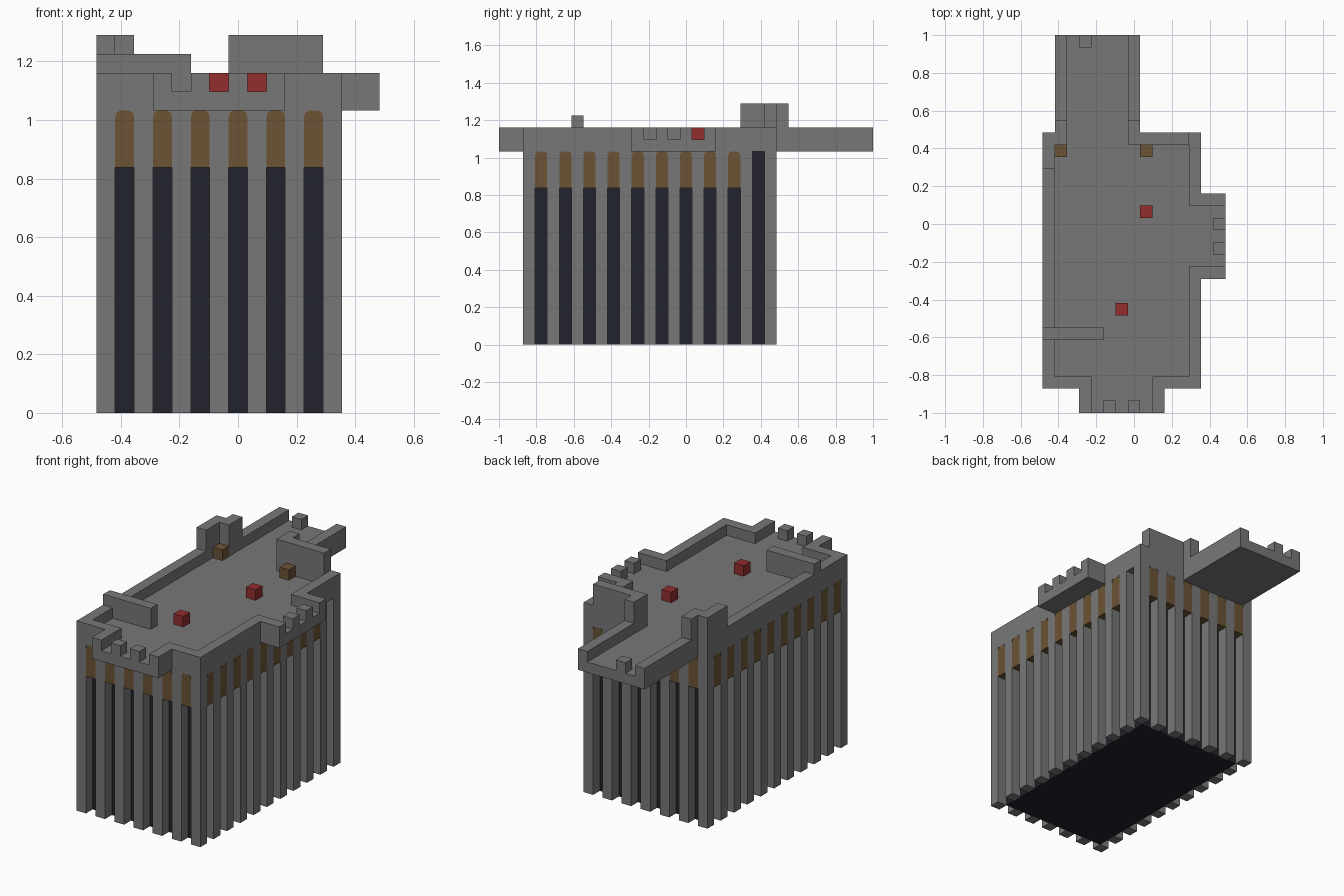
import bpy
import bmesh
from mathutils import Matrix, Vector

U = 2 / 31                                   # one building block
ORIGIN = Vector((-7.5, -13.5, 0))            # corner of the keep, in blocks
WIDTH, LENGTH = 13, 21                       # keep footprint, in blocks
SILL, LINTEL, FLOOR, RIM = 13, 16, 17, 18    # heights, in blocks

cube = bpy.data.objects.get("Cube")
if cube:
    bpy.data.objects.remove(cube, do_unlink=True)


def material(name, color):
    mat = bpy.data.materials.new(name)
    mat.use_nodes = True
    mat.diffuse_color = (*color, 1)
    mat.node_tree.nodes["Principled BSDF"].inputs["Base Color"].default_value = (*color, 1)
    return mat


STONE = material("grey stone", (0.187, 0.187, 0.187))
WOOD = material("brown wood", (0.147, 0.087, 0.035))
DARK = material("dark core", (0.016, 0.016, 0.026))
RED = material("red", (0.29, 0.027, 0.027))


def finish(name, bm, mat):
    """Turn a block-unit bmesh into a scaled object."""
    bmesh.ops.recalc_face_normals(bm, faces=bm.faces)
    for v in bm.verts:
        v.co = (v.co + ORIGIN) * U
    mesh = bpy.data.meshes.new(name)
    bm.to_mesh(mesh)
    bm.free()
    mesh.materials.append(mat)
    obj = bpy.data.objects.new(name, mesh)
    bpy.context.collection.objects.link(obj)


def blocks(name, mat, spans, z0, z1):
    """Boxes sharing a height range; each span is (x0, x1, y0, y1)."""
    bm = bmesh.new()
    for x0, x1, y0, y1 in spans:
        centre = Vector((x0 + x1, y0 + y1, z0 + z1)) / 2
        size = Matrix.Diagonal((x1 - x0, y1 - y0, z1 - z0, 1))
        bmesh.ops.create_cube(bm, size=1, matrix=Matrix.Translation(centre) @ size)
    finish(name, bm, mat)


def cell(x, y):
    return (x, x + 1, y, y + 1)


# Keep body: dark core, ring of pillars, floor slab
blocks("core", DARK, [(1, WIDTH - 1, 1, LENGTH - 1)], 0, LINTEL)
pillars = [cell(x, y) for x in range(0, WIDTH, 2) for y in (0, LENGTH - 1)]
pillars += [cell(x, y) for y in range(2, LENGTH - 1, 2) for x in (0, WIDTH - 1)]
blocks("pillars", STONE, pillars, 0, LINTEL)
blocks("roof_floor", STONE, [(0, WIDTH, 0, LENGTH)], LINTEL, FLOOR)

# Arched wooden panels between pillars; one bay on the left side stays open
bays = [(x, y, "x") for x in range(1, WIDTH, 2) for y in (0, LENGTH - 1)]
bays += [(x, y, "y") for y in range(1, LENGTH, 2) for x in (0, WIDTH - 1)]
bays.remove((WIDTH - 1, LENGTH - 2, "y"))
half_arch = [(0, SILL), (0, LINTEL - 0.3), (0.08, LINTEL - 0.1), (0.25, LINTEL)]
arch = half_arch + [(1 - a, z) for a, z in reversed(half_arch)]
bm = bmesh.new()
for x, y, axis in bays:
    if axis == "x":
        points, depth = [(x + a, y, z) for a, z in arch], Vector((0, 1, 0))
    else:
        points, depth = [(x, y + a, z) for a, z in arch], Vector((1, 0, 0))
    face = bm.faces.new([bm.verts.new(p) for p in points])
    extruded = bmesh.ops.extrude_face_region(bm, geom=[face], use_keep_orig=True)["geom"]
    moved = [g for g in extruded if isinstance(g, bmesh.types.BMVert)]
    bmesh.ops.translate(bm, verts=moved, vec=depth)
finish("arched_panels", bm, WOOD)

# Stone filling the corners above each arch, just behind the panel face
GAP = 0.04
fills = [(x, x + 1, y + GAP, y + 1 - GAP) if axis == "x" else (x + GAP, x + 1 - GAP, y, y + 1)
         for x, y, axis in bays]
blocks("arch_corners", STONE, fills, LINTEL - 0.5, LINTEL)

# Overhanging balconies
blocks("front_balcony", STONE, [(3, 10, -2, 0)], LINTEL, FLOOR)
blocks("left_balcony", STONE, [(13, 15, 9, 16)], LINTEL, FLOOR)
blocks("back_platform", STONE, [(1, 8, 21, 29)], LINTEL, FLOOR)

# Rim walls, left open where the balconies join
blocks("keep_rim", STONE, [
    (0, 1, 0, 21), (1, 4, 0, 1), (9, 12, 0, 1),
    (12, 13, 0, 10), (12, 13, 15, 21), (7, 12, 20, 21), (1, 2, 20, 21)], FLOOR, RIM)
blocks("balcony_rims", STONE, [
    (3, 4, -2, 0), (9, 10, -2, 0), (13, 15, 9, 10), (13, 15, 15, 16),
    (1, 2, 21, 29), (7, 8, 21, 29)], FLOOR, RIM)
blocks("merlons", STONE, [cell(5, -2), cell(7, -2), cell(14, 11), cell(14, 13), cell(3, 28)],
       FLOOR, RIM)

# Raised walls flanking the back gate, and the low inner wall
blocks("gate_walls", STONE, [(0, 1, 18, 21), (1, 2, 20, 22), (7, 12, 20, 21), (7, 8, 21, 22)],
       RIM, RIM + 2)
blocks("inner_wall", STONE, [(0, 5, 4, 5)], FLOOR, RIM + 1)

# Loose blocks on the roof
blocks("red_blocks", RED, [cell(6, 6), cell(8, 14)], FLOOR, RIM)
blocks("wood_blocks", WOOD, [cell(1, 19), cell(8, 19)], FLOOR, RIM)
